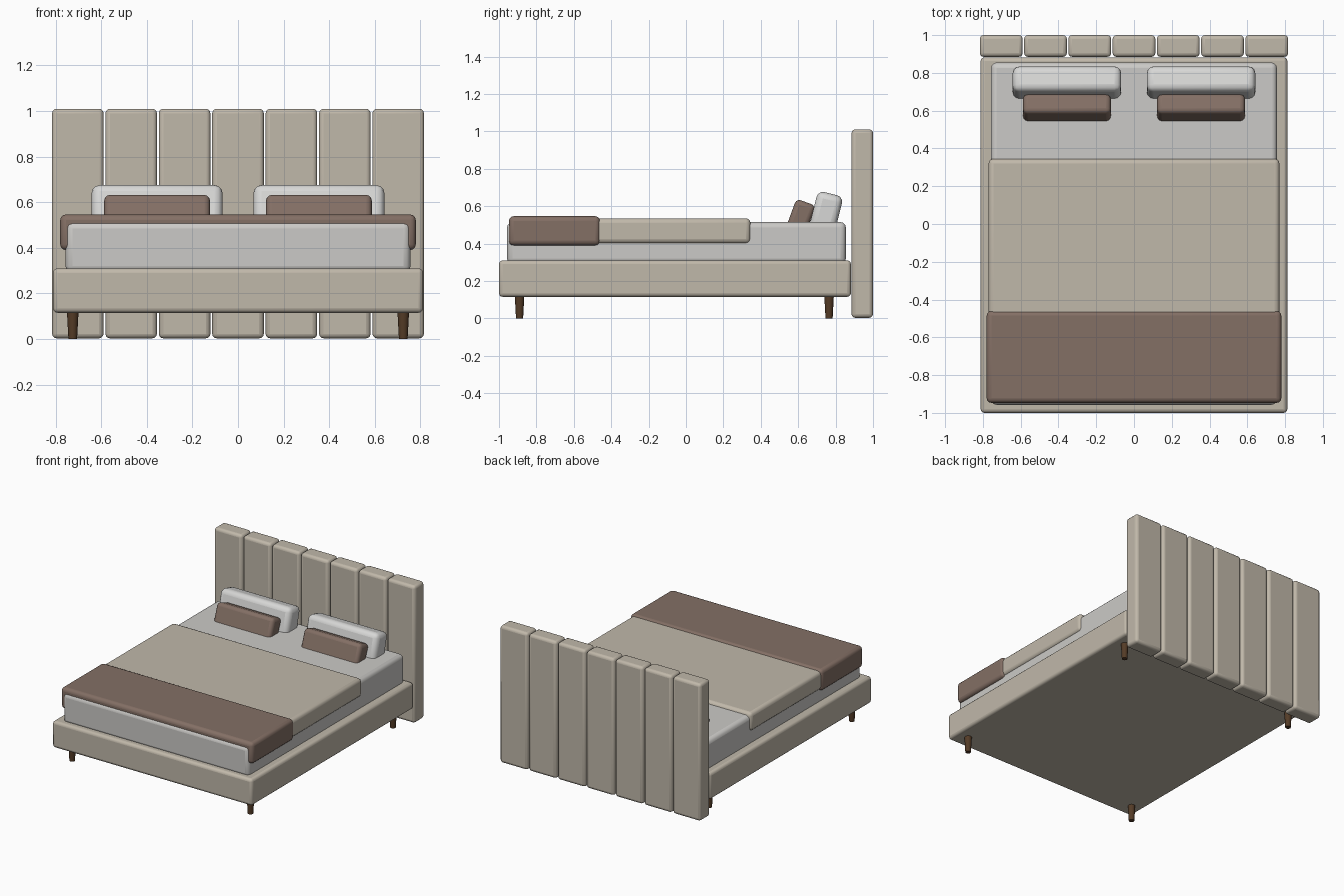
import bpy
import math

cube = bpy.data.objects.get("Cube")
if cube:
    bpy.data.objects.remove(cube, do_unlink=True)


def material(name, r, g, b):
    m = bpy.data.materials.new(name)
    m.use_nodes = True
    m.diffuse_color = (r, g, b, 1)
    bsdf = next(n for n in m.node_tree.nodes if n.type == 'BSDF_PRINCIPLED')
    bsdf.inputs["Base Color"].default_value = (r, g, b, 1)
    return m


beige = material("beige fabric", 0.53, 0.48, 0.40)
white = material("white linen", 0.60, 0.59, 0.57)
pillow_white = material("pillow white", 0.68, 0.68, 0.67)
brown = material("brown knit", 0.23, 0.16, 0.13)
wood = material("dark wood", 0.09, 0.045, 0.02)


def smooth(ob):
    bpy.ops.object.select_all(action='DESELECT')
    ob.select_set(True)
    bpy.context.view_layer.objects.active = ob
    bpy.ops.object.shade_smooth_by_angle(angle=math.radians(35))


def soft_box(name, mat, x, y, z, bevel, tilt=0):
    """Rounded box spanning the (min, max) ranges, tilted about x."""
    spans = (x, y, z)
    bpy.ops.mesh.primitive_cube_add(size=1, location=[(a + b) / 2 for a, b in spans])
    ob = bpy.context.object
    ob.name = name
    ob.scale = [b - a for a, b in spans]
    bpy.ops.object.transform_apply(location=False, rotation=False, scale=True)
    ob.rotation_euler.x = math.radians(tilt)
    mod = ob.modifiers.new("soft edges", 'BEVEL')
    mod.width = bevel
    mod.segments = 3
    ob.data.materials.append(mat)
    smooth(ob)
    return ob


# Headboard of upright padded panels
panels, half = 7, 0.82
pitch = 2 * half / panels
for i in range(panels):
    left = -half + i * pitch
    soft_box(f"headboard_panel_{i + 1}", beige, (left + 0.004, left + pitch - 0.004),
             (0.885, 1.0), (0.003, 1.01), 0.02)

# Base and bedding
soft_box("bed_frame", beige, (-0.812, 0.812), (-1.0, 0.882), (0.115, 0.31), 0.02)
soft_box("mattress", white, (-0.757, 0.757), (-0.957, 0.855), (0.29, 0.515), 0.03)
soft_box("duvet", beige, (-0.77, 0.77), (-0.88, 0.345), (0.40, 0.535), 0.025)
soft_box("throw_blanket", brown, (-0.78, 0.78), (-0.947, -0.46), (0.39, 0.546), 0.025)

# Pillows and cushions leaning back
for side, name in ((-1, "right"), (1, "left")):
    cx = side * 0.355
    soft_box(f"{name}_pillow", pillow_white, (cx - 0.287, cx + 0.287),
             (0.675, 0.815), (0.43, 0.67), 0.035, -14)
    soft_box(f"{name}_cushion", brown, (cx - 0.232, cx + 0.232),
             (0.553, 0.663), (0.427, 0.627), 0.025, -20)

# Tapered legs
for side, name in ((-1, "right"), (1, "left")):
    for y, end in ((-0.89, "front"), (0.765, "back")):
        bpy.ops.mesh.primitive_cone_add(vertices=16, radius1=0.019, radius2=0.026,
                                        depth=0.13, location=(side * 0.725, y, 0.065))
        leg = bpy.context.object
        leg.name = f"{end}_{name}_leg"
        leg.data.materials.append(wood)
        smooth(leg)
